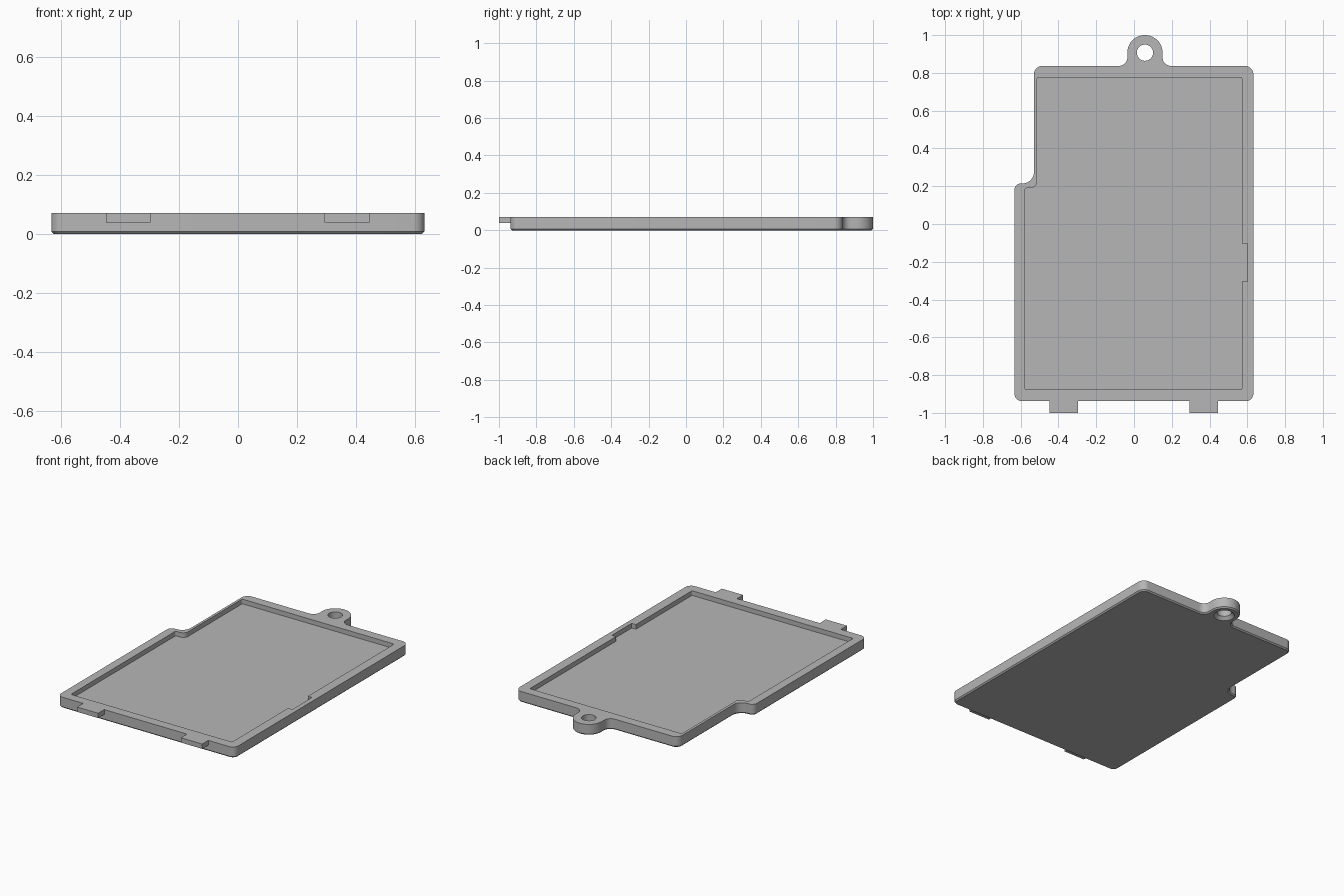
import bpy, bmesh, math
from mathutils import Vector

cube = bpy.data.objects.get("Cube")
if cube:
    bpy.data.objects.remove(cube, do_unlink=True)

grey = bpy.data.materials.new("plain grey")
grey.use_nodes = True
colour = (0.47, 0.47, 0.47, 1)
grey.diffuse_color = colour
grey.node_tree.nodes["Principled BSDF"].inputs["Base Color"].default_value = colour

HEIGHT, FLOOR, CHAMFER = 0.07, 0.04, 0.008
EYE_X, EYE_Y, EYE_R, HOLE_R = 0.058, 0.907, 0.093, 0.043


def rounded(corners, steps=10):
    """Counter-clockwise outline from (x, y, radius) corners."""
    pts = []
    for i, (x, y, r) in enumerate(corners):
        p = Vector((x, y))
        if r == 0:
            pts.append(p)
            continue
        a = (Vector(corners[i - 1][:2]) - p).normalized()
        b = (Vector(corners[(i + 1) % len(corners)][:2]) - p).normalized()
        centre = p + (a + b) * r
        for k in range(steps + 1):
            t = k / steps * math.pi / 2
            pts.append(centre - b * r * math.cos(t) - a * r * math.sin(t))
    return pts


def inset(pts, d):
    """Move an outline inward by d."""
    out = []
    for i, p in enumerate(pts):
        e1 = (p - pts[i - 1]).normalized()
        e2 = (pts[(i + 1) % len(pts)] - p).normalized()
        n1, n2 = Vector((-e1.y, e1.x)), Vector((-e2.y, e2.x))
        out.append(p + (n1 + n2) * d / (1 + n1.dot(n2)))
    return out


def circle(r, n=48):
    return [Vector((EYE_X + r * math.cos(2 * math.pi * k / n),
                    EYE_Y + r * math.sin(2 * math.pi * k / n))) for k in range(n)]


def loft(name, layers):
    """Closed solid through (outline, z) layers, bottom to top."""
    bm = bmesh.new()
    rings = [[bm.verts.new((p.x, p.y, z)) for p in pts] for pts, z in layers]
    n = len(rings[0])
    for low, high in zip(rings, rings[1:]):
        for i in range(n):
            j = (i + 1) % n
            bm.faces.new((low[i], low[j], high[j], high[i]))
    bm.faces.new(rings[0][::-1])
    bm.faces.new(rings[-1])
    mesh = bpy.data.meshes.new(name)
    bm.to_mesh(mesh)
    bm.free()
    mesh.materials.append(grey)
    ob = bpy.data.objects.new(name, mesh)
    bpy.context.collection.objects.link(ob)
    return ob


def select(ob):
    bpy.ops.object.select_all(action='DESELECT')
    ob.select_set(True)
    bpy.context.view_layer.objects.active = ob


def cut(ob, cutter):
    cutter.hide_render = True
    mod = ob.modifiers.new("cut", 'BOOLEAN')
    mod.operation, mod.solver, mod.object = 'DIFFERENCE', 'EXACT', cutter
    select(ob)
    bpy.ops.object.modifier_apply(modifier=mod.name)
    bpy.data.objects.remove(cutter, do_unlink=True)


# Cover plate with stepped side and screw eye
left, right, front, back = -0.633, 0.632, -0.938, 0.837
step_x, step_y = -0.53, 0.215
outline = rounded([
    (left, front, 0.04), (right, front, 0.04), (right, back, 0.045),
    (EYE_X + EYE_R, back, 0.045), (EYE_X + EYE_R, 1, EYE_R - 0.001),
    (EYE_X - EYE_R, 1, EYE_R - 0.001), (EYE_X - EYE_R, back, 0.045),
    (step_x, back, 0.045), (step_x, step_y, 0.06), (left, step_y, 0.035)])
plate = loft("cover_plate", [(inset(outline, CHAMFER), 0), (outline, CHAMFER), (outline, HEIGHT)])

# Shallow recess with a side notch
recess = rounded([
    (-0.578, -0.877, 0.008), (0.571, -0.877, 0.008),
    (0.571, -0.305, 0), (0.601, -0.305, 0), (0.601, -0.104, 0), (0.571, -0.104, 0),
    (0.571, 0.776, 0.008), (-0.513, 0.776, 0.008),
    (-0.513, 0.19, 0.035), (-0.578, 0.19, 0.012)])
cut(plate, loft("recess_cutter", [(recess, FLOOR), (recess, 0.1)]))

# Screw hole, flared underneath
cut(plate, loft("hole_cutter", [(circle(0.072), -0.01), (circle(0.062), 0),
                                (circle(HOLE_R), 0.02), (circle(HOLE_R), 0.1)]))
select(plate)
bpy.ops.object.shade_smooth_by_angle(angle=math.radians(30))

# Locating tabs on the front edge
for name, x0, x1 in (("right_tab", -0.448, -0.297), ("left_tab", 0.293, 0.445)):
    tab = [Vector(p) for p in ((x0, -1), (x1, -1), (x1, front), (x0, front))]
    loft(name, [(tab, 0.039), (tab, HEIGHT)])
